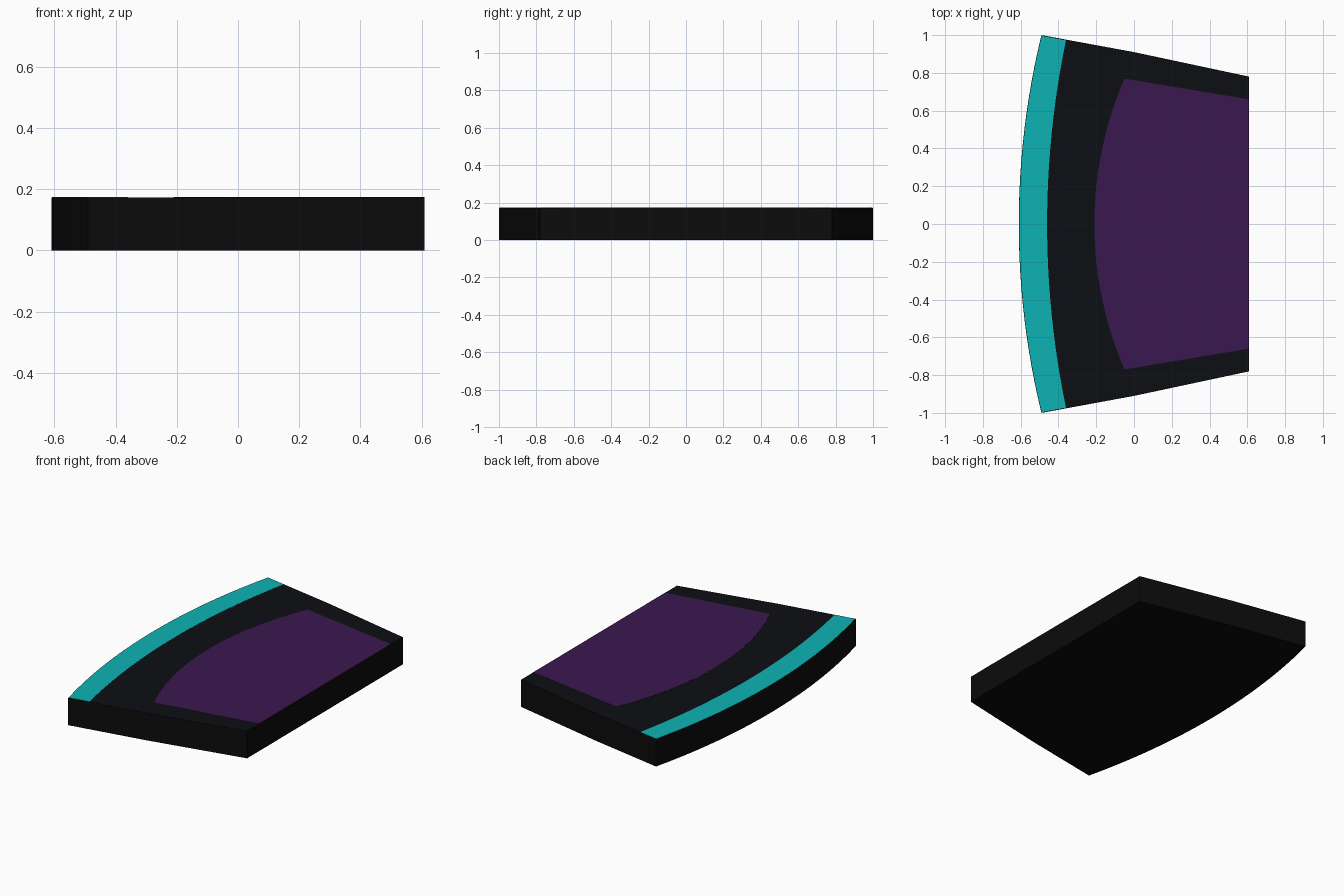
import bpy, bmesh, math

if "Cube" in bpy.data.objects:
    bpy.data.objects.remove(bpy.data.objects["Cube"])


def material(name, rgb):
    m = bpy.data.materials.new(name)
    m.diffuse_color = (*rgb, 1)
    m.use_nodes = True
    m.node_tree.nodes["Principled BSDF"].inputs["Base Color"].default_value = m.diffuse_color
    return m


def arc(tip_x, mid_x, half, n=24):
    """Circular arc from (tip_x, half) through (mid_x, 0) to (tip_x, -half)."""
    sag = tip_x - mid_x
    r = (half ** 2 + sag ** 2) / (2 * sag)
    a = math.asin(half / r)
    angles = [a - 2 * a * i / n for i in range(n + 1)]
    return [(mid_x + r - r * math.cos(t), r * math.sin(t)) for t in angles]


def plate(name, outline, z0, z1, mat):
    bm = bmesh.new()
    face = bm.faces.new([bm.verts.new((x, y, z0)) for x, y in outline])
    top = bmesh.ops.extrude_face_region(bm, geom=[face])
    verts = [g for g in top["geom"] if isinstance(g, bmesh.types.BMVert)]
    bmesh.ops.translate(bm, vec=(0, 0, z1 - z0), verts=verts)
    bmesh.ops.recalc_face_normals(bm, faces=bm.faces)
    mesh = bpy.data.meshes.new(name)
    bm.to_mesh(mesh)
    bm.free()
    mesh.materials.append(mat)
    obj = bpy.data.objects.new(name, mesh)
    bpy.context.collection.objects.link(obj)
    return obj


black = material("black", (0.0035, 0.0035, 0.0035))
dark = material("dark_glass", (0.004, 0.0045, 0.007))
teal = material("teal", (0.004, 0.45, 0.456))
purple = material("purple", (0.042, 0.009, 0.08))

# Tapered slab with a bowed left edge
plate("body", arc(-0.49, -0.61, 1.0) + [(0, -0.91), (0.61, -0.78), (0.61, 0.78), (0, 0.91)],
      0, 0.172, black)

# Dark sheet over the top
plate("top_sheet", arc(-0.487, -0.607, 0.996) + [(0, -0.907), (0.609, -0.777), (0.609, 0.777), (0, 0.907)],
      0.171, 0.1725, dark)

# Teal band along the bowed edge
plate("edge_band", arc(-0.488, -0.607, 0.996) + arc(-0.36, -0.46, 0.972)[::-1],
      0.172, 0.1735, teal)

# Purple panel running out to the straight edge
plate("center_panel", arc(-0.05, -0.21, 0.77) + [(0.609, -0.66), (0.609, 0.66)],
      0.172, 0.1735, purple)
